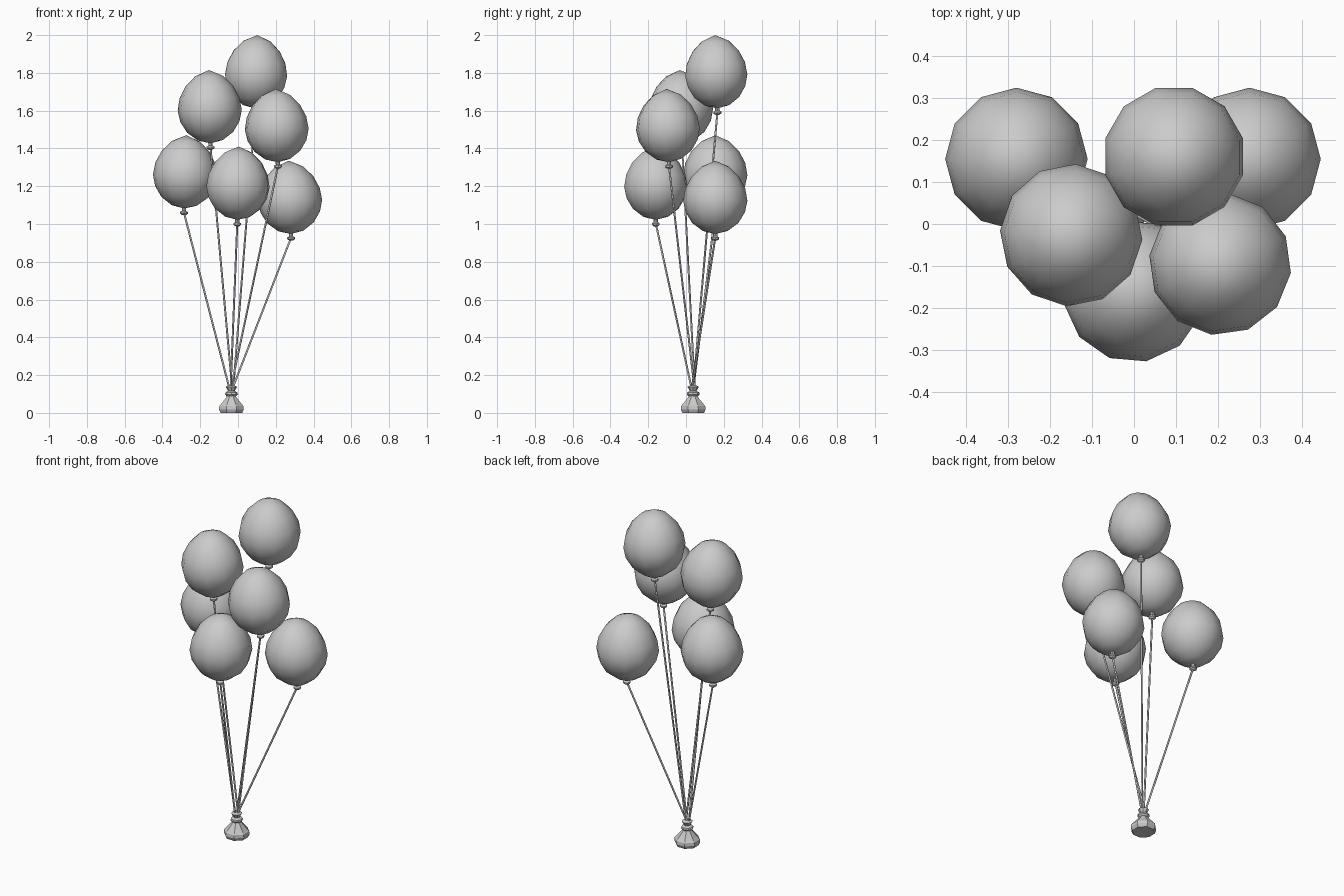
import bpy, bmesh, math
from mathutils import Vector, Matrix

if "Cube" in bpy.data.objects:
    bpy.data.objects.remove(bpy.data.objects["Cube"])

grey = bpy.data.materials.new("soft_grey")
grey.diffuse_color = (0.6, 0.6, 0.6, 1)
grey.use_nodes = True
grey.node_tree.nodes["Principled BSDF"].inputs["Base Color"].default_value = grey.diffuse_color


def finish(name, bm, angle=None):
    bmesh.ops.recalc_face_normals(bm, faces=bm.faces)
    me = bpy.data.meshes.new(name)
    bm.to_mesh(me)
    bm.free()
    me.materials.append(grey)
    ob = bpy.data.objects.new(name, me)
    bpy.context.collection.objects.link(ob)
    if angle:
        bpy.context.view_layer.objects.active = ob
        ob.select_set(True)
        bpy.ops.object.shade_smooth_by_angle(angle=math.radians(angle))
        ob.select_set(False)
    return ob


def lathe(bm, profile, sides, place=Matrix(), phase=0.0):
    """Skin rings of (radius, height); zero radius closes to a point."""
    rings = []
    for r, z in profile:
        n = sides if r > 0 else 1
        rings.append([bm.verts.new(place @ Vector((
            r * math.cos(phase + math.tau * i / sides),
            r * math.sin(phase + math.tau * i / sides), z))) for i in range(n)])
    for a, b in zip(rings, rings[1:]):
        for i in range(sides):
            j = (i + 1) % sides
            quad = [a[i % len(a)], a[j % len(a)], b[j % len(b)], b[i % len(b)]]
            bm.faces.new(list(dict.fromkeys(quad)))
    for ring, cap in ((rings[0], True), (rings[-1], True)):
        if len(ring) > 2:
            bm.faces.new(ring)


# Egg profile, measured from the lower end of the balloon
EGG = [(0, 0), (0.066, 0.016), (0.122, 0.058), (0.157, 0.115), (0.17, 0.175),
       (0.159, 0.24), (0.126, 0.304), (0.074, 0.356), (0, 0.388)]
# Tied neck with a flared lip under the balloon
KNOT = [(0.012, 0.012), (0.011, -0.012), (0.021, -0.018), (0.021, -0.027),
        (0.011, -0.034)]
# Name, centre x, centre y, top z, lean in x, lean in y, twist in degrees
BALLOONS = [
    ("top", 0.096, 0.160, 2.000, 0.03, -0.03, 0),
    ("upper_left", -0.150, -0.027, 1.815, -0.02, -0.03, 0),
    ("upper_right", 0.205, -0.096, 1.715, -0.03, -0.03, 8),
    ("lower_left", -0.280, 0.155, 1.470, 0.03, 0.0, 0),
    ("lower_front", 0.000, -0.160, 1.410, 0.02, 0.0, 10),
    ("lower_right", 0.275, 0.155, 1.335, -0.03, 0.0, 0),
]
TIE = Vector((-0.035, 0.038, 0.125))

for k, (name, x, y, top, lx, ly, twist) in enumerate(BALLOONS):
    axis = Vector((lx, ly, 1)).normalized()
    tilt = axis.to_track_quat('Z', 'Y').to_matrix().to_4x4()
    mid = Vector((x, y, top - 0.2))
    place = Matrix.Translation(mid) @ tilt @ Matrix.Translation((0, 0, -0.188))
    spin = math.radians(twist)

    bm = bmesh.new()
    lathe(bm, EGG, 12, place, spin)
    finish("balloon_" + name, bm, 60)

    bm = bmesh.new()
    lathe(bm, KNOT, 8, place, spin)
    finish("knot_" + name, bm, 35)

    # Straight thin string from the tie to the knot
    a = math.tau * k / len(BALLOONS)
    start = TIE + Vector((0.009 * math.cos(a), 0.009 * math.sin(a), 0))
    end = place @ Vector((0, 0, -0.02))
    d = end - start
    aim = Matrix.Translation(start) @ d.to_track_quat('Z', 'Y').to_matrix().to_4x4()
    bm = bmesh.new()
    lathe(bm, [(0.0055, 0), (0.0055, d.length)], 5, aim)
    finish("string_" + name, bm, 80)

# Weight: eight-sided bag with a flat bottom
centre = Matrix.Translation((TIE.x, TIE.y, 0))
bm = bmesh.new()
lathe(bm, [(0.062, 0), (0.071, 0.018), (0.069, 0.036), (0.032, 0.078),
           (0.024, 0.092)], 8, centre, math.pi / 8)
finish("weight", bm, 30)

# Gathered neck and flared tuft above the weight
bm = bmesh.new()
lathe(bm, [(0.022, 0.085), (0.034, 0.098), (0.032, 0.108), (0.018, 0.116),
           (0.03, 0.138), (0.018, 0.145)], 8, centre)
finish("weight_tie", bm, 30)
